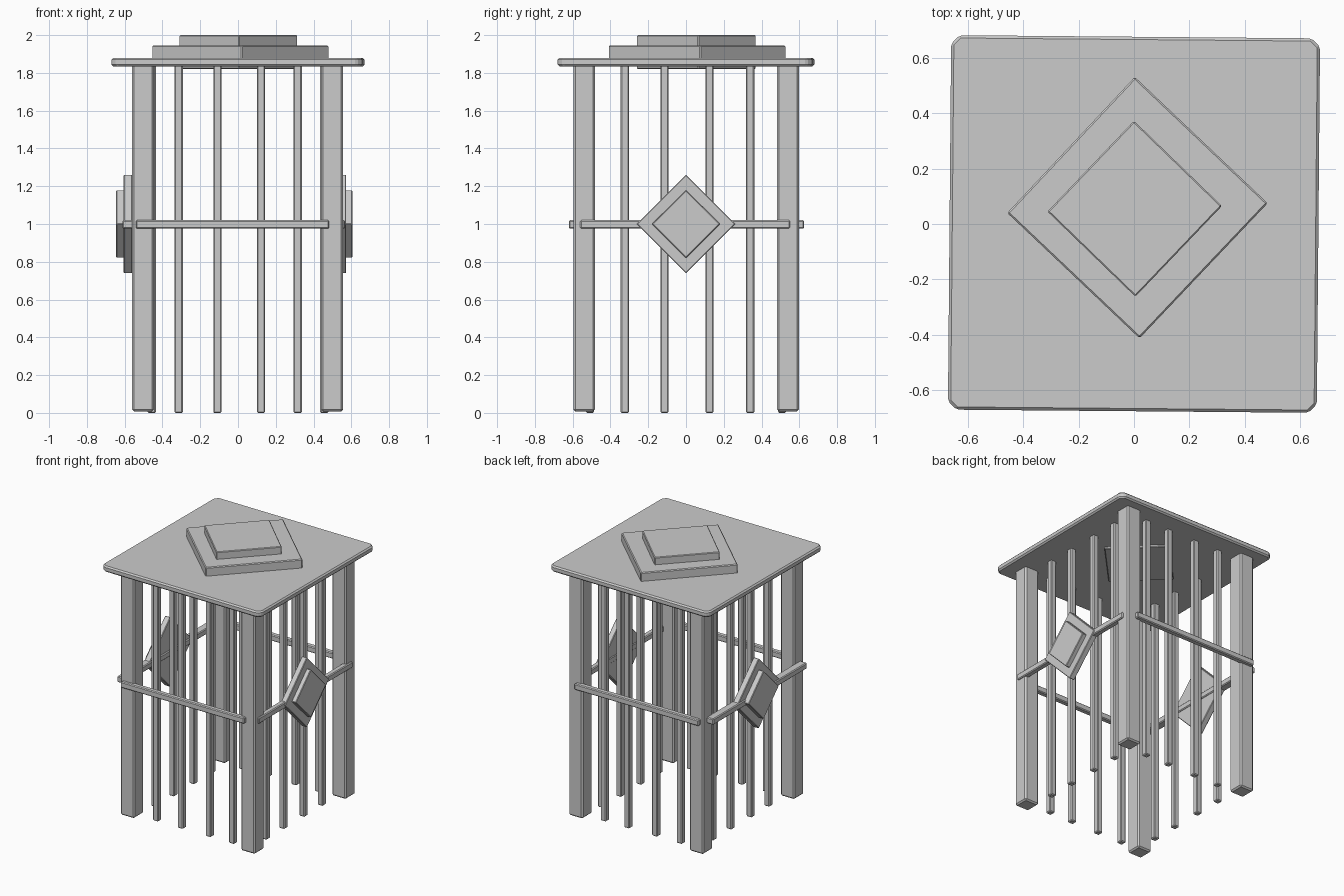
import bpy, bmesh, math

if "Cube" in bpy.data.objects:
    bpy.data.objects.remove(bpy.data.objects["Cube"])

grey = bpy.data.materials.new("plain grey")
grey.diffuse_color = (0.6, 0.6, 0.6, 1)
grey.use_nodes = True
grey.node_tree.nodes["Principled BSDF"].inputs["Base Color"].default_value = grey.diffuse_color


def prism(name, pts, lo, hi, axis="z", bevel=0.008):
    """Extrude a flat outline between lo and hi along z or x."""
    bm = bmesh.new()
    place = (lambda a, b, h: (a, b, h)) if axis == "z" else (lambda a, b, h: (h, a, b))
    face = bm.faces.new([bm.verts.new(place(a, b, lo)) for a, b in pts])
    ext = bmesh.ops.extrude_face_region(bm, geom=[face])
    for v in ext["geom"]:
        if isinstance(v, bmesh.types.BMVert):
            v.co["xyz".index(axis)] = hi
    bmesh.ops.recalc_face_normals(bm, faces=bm.faces)
    if bevel:
        bmesh.ops.bevel(bm, geom=bm.edges[:], offset=bevel, segments=1,
                        affect="EDGES", clamp_overlap=True)
    mesh = bpy.data.meshes.new(name)
    bm.to_mesh(mesh)
    bm.free()
    mesh.materials.append(grey)
    obj = bpy.data.objects.new(name, mesh)
    bpy.context.collection.objects.link(obj)
    return obj


def box(name, x0, x1, y0, y1, z0, z1, bevel=0.006):
    return prism(name, [(x0, y0), (x1, y0), (x1, y1), (x0, y1)], z0, z1, bevel=bevel)


# table top with clipped corners, very slightly turned
w, d, c = 0.665, 0.675, 0.03
corners = [(-w + c, -d), (w - c, -d), (w, -d + c), (w, d - c),
           (w - c, d), (-w + c, d), (-w, d - c), (-w, -d + c)]
top = prism("table_top", corners, 1.835, 1.88, bevel=0.01)
top.rotation_euler.z = math.radians(-0.5)

# stacked diamonds on the top; the upper one goes through the slab
prism("top_diamond_lower", [(-0.457, 0.04), (0.02, -0.412), (0.482, 0.075), (0.003, 0.53)],
      1.85, 1.945, bevel=0.006)
prism("top_diamond_upper", [(-0.312, 0.045), (0.005, -0.262), (0.317, 0.065), (0.0, 0.372)],
      1.82, 2.0, bevel=0.005)

# four corner legs
for side, x0, x1 in (("left", -0.56, -0.445), ("right", 0.44, 0.556)):
    for end, y0, y1 in (("front", -0.596, -0.482), ("back", 0.482, 0.598)):
        box(f"{end}_{side}_leg", x0, x1, y0, y1, 0.008, 1.85, 0.01)

# thin upright slats, four on each side
s = 0.022
for i, x in enumerate((-0.314, -0.109, 0.122, 0.316)):
    for end, y in (("front", -0.508), ("back", 0.508)):
        box(f"{end}_slat_{i}", x - s, x + s, y - s, y + s, 0, 1.85)
for i, y in enumerate((-0.324, -0.114, 0.124, 0.34)):
    for side, x in (("left", -0.457), ("right", 0.457)):
        box(f"{side}_slat_{i}", x - s, x + s, y - s, y + s, 0, 1.85)

# horizontal rails at mid height
box("front_rail", -0.54, 0.483, -0.62, -0.58, 0.975, 1.02)
box("back_rail", -0.54, 0.49, 0.583, 0.625, 0.975, 1.02)
box("left_rail", -0.612, -0.552, -0.56, 0.55, 0.975, 1.02)
box("right_rail", 0.525, 0.567, -0.56, 0.55, 0.975, 1.02)


def diamond(r):
    return [(-r, 1.0), (0, 1.0 - r), (r, 1.0), (0, 1.0 + r)]


# diamond ornaments on the side rails
for side, inner, mid, outer in (("left", -0.56, -0.605, -0.645), ("right", 0.53, 0.573, 0.605)):
    for part, r, a, b in (("plate", 0.262, inner, mid), ("boss", 0.18, (inner + mid) / 2, outer)):
        prism(f"{side}_diamond_{part}", diamond(r), min(a, b), max(a, b), axis="x", bevel=0.004)
